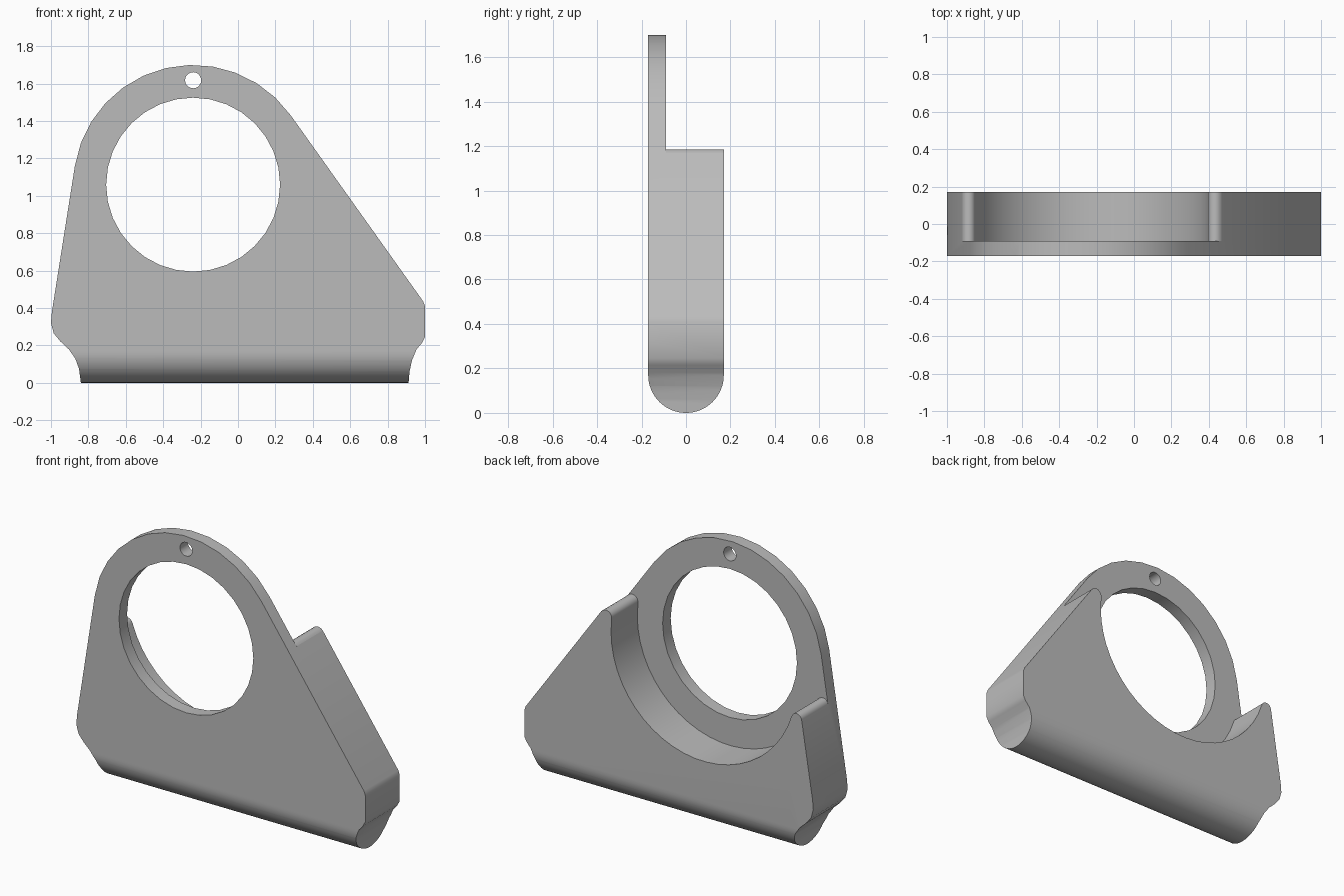
import bpy
import bmesh
from math import sin, cos, radians, sqrt
from mathutils import Matrix, Vector

cube = bpy.data.objects.get("Cube")
if cube:
    bpy.data.objects.remove(cube)

HALF = 0.17            # half thickness
STEP = -0.09           # back of the thin front plate
CX, CZ = -0.24, 1.06   # ring centre
R = 0.64               # ring and pocket radius
RIGHT, LEFT = 35.3, 171.0  # directions where the straight sides leave the ring

grey = bpy.data.materials.new("plain grey")
grey.use_nodes = True
colour = (0.5, 0.5, 0.5, 1)
grey.diffuse_color = colour
grey.node_tree.nodes["Principled BSDF"].inputs["Base Color"].default_value = colour


def arc(cx, cz, r, start, end, steps):
    angles = [radians(start + (end - start) * i / steps) for i in range(steps + 1)]
    return [(cx + r * cos(a), cz + r * sin(a)) for a in angles]


def prism(name, outline, start, end, along_x=False):
    """Extrude a closed outline along y, or along x."""
    bm = bmesh.new()
    place = (lambda u, v: (start, u, v)) if along_x else (lambda u, v: (u, start, v))
    face = bm.faces.new([bm.verts.new(place(u, v)) for u, v in outline])
    new = bmesh.ops.extrude_face_region(bm, geom=[face])["geom"]
    shift = Vector((end - start, 0, 0) if along_x else (0, end - start, 0))
    bmesh.ops.translate(bm, vec=shift, verts=[g for g in new if isinstance(g, bmesh.types.BMVert)])
    bmesh.ops.recalc_face_normals(bm, faces=bm.faces)
    mesh = bpy.data.meshes.new(name)
    bm.to_mesh(mesh)
    bm.free()
    mesh.materials.append(grey)
    obj = bpy.data.objects.new(name, mesh)
    bpy.context.collection.objects.link(obj)
    return obj


def lip(angle, r, side):
    """Centre of a round tip touching both the pocket and a straight side."""
    a = radians(angle)
    n = Vector((cos(a), sin(a)))
    d = Vector((sin(a), -cos(a))) * side
    t = sqrt(4 * R * r)
    return Vector((CX, CZ)) + n * (R - r) + d * t


# Bracket outline: ring top, straight sides, waisted foot
outline = arc(CX, CZ, R, RIGHT, LEFT, 12)
outline += [(-0.995, 0.38), (-1, 0.32), (-0.985, 0.265), (-0.95, 0.222),
            (-0.905, 0.18), (-0.87, 0.13), (-0.85, 0.075), (-0.84, 0)]
outline += [(0.912, 0), (0.917, 0.06), (0.93, 0.12), (0.955, 0.18),
            (0.985, 0.215), (1, 0.245), (1, 0.41), (0.99, 0.436)]
bracket = prism("bracket", outline, -HALF, HALF)

# Rounded foot section
section = arc(0, HALF, HALF, 180, 360, 32) + [(HALF, 2), (-HALF, 2)]
foot_section = prism("foot_section_cutter", section, -1.2, 1.2, True)

# Rear pocket, open at the top between two rounded lips
rr, rl = 0.04, 0.036
pr, pl = lip(RIGHT, rr, 1), lip(LEFT, rl, -1)


def toward_centre(p):
    return Vector((1, 0)).angle_signed(Vector((CX, CZ)) - p) * -180 / 3.14159265


right_in = toward_centre(pr) % 360
left_in = toward_centre(pl)
pocket = arc(pr.x, pr.y, rr, RIGHT, right_in, 8)
pocket += arc(CX, CZ, R, right_in - 180, left_in - 180, 24)[1:-1]
pocket += arc(pl.x, pl.y, rl, left_in, LEFT, 8)
pocket += [(-1.2, pl.y + 0.05), (-1.2, 2), (1, 2), (1, pr.y + 0.4)]
pocket_cutter = prism("pocket_cutter", pocket, STEP, 0.4)

# Main bore and small pin hole
bore = prism("bore_cutter", arc(CX, CZ, 0.465, 0, 360, 32)[:-1], -0.4, 0.4)
pin_hole = prism("pin_hole_cutter", arc(CX, 1.618, 0.043, 0, 360, 20)[:-1], -0.4, 0.4)

for cutter, mode in ((foot_section, "INTERSECT"), (pocket_cutter, "DIFFERENCE"),
                     (bore, "DIFFERENCE"), (pin_hole, "DIFFERENCE")):
    mod = bracket.modifiers.new(cutter.name, "BOOLEAN")
    mod.operation = mode
    mod.solver = "EXACT"
    mod.object = cutter
    cutter.hide_render = True

# Bake the cuts, then remove the cutters
bpy.context.view_layer.update()
graph = bpy.context.evaluated_depsgraph_get()
result = bpy.data.meshes.new_from_object(bracket.evaluated_get(graph))
bracket.modifiers.clear()
bracket.data = result
for cutter in (foot_section, pocket_cutter, bore, pin_hole):
    bpy.data.objects.remove(cutter)

bpy.ops.object.select_all(action="DESELECT")
bracket.select_set(True)
bpy.context.view_layer.objects.active = bracket
bpy.ops.object.shade_smooth_by_angle(angle=radians(30))
